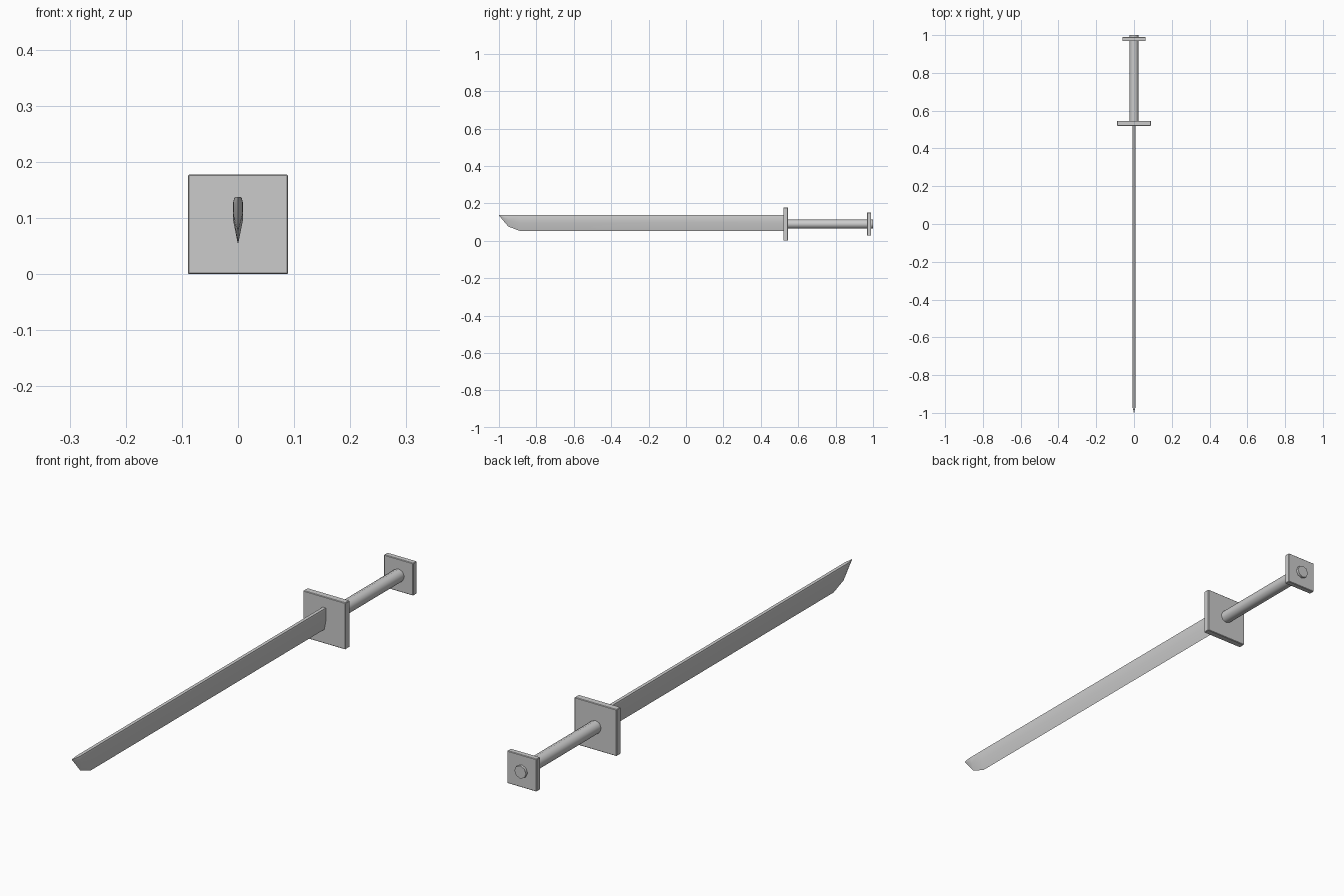
import bpy, bmesh, math

if "Cube" in bpy.data.objects:
    bpy.data.objects.remove(bpy.data.objects["Cube"])

AXIS_Z = 0.089  # height of the grip's centre line


def smooth(obj, angle):
    bpy.ops.object.select_all(action='DESELECT')
    obj.select_set(True)
    bpy.context.view_layer.objects.active = obj
    bpy.ops.object.shade_smooth_by_angle(angle=math.radians(angle))


def plate(name, half, y0, y1):
    """Square plate across the grip, with slightly softened edges."""
    bpy.ops.mesh.primitive_cube_add(size=1, location=(0, (y0 + y1) / 2, AXIS_Z))
    obj = bpy.context.object
    obj.name = name
    obj.scale = (2 * half, y1 - y0, 2 * half)
    bpy.ops.object.transform_apply(location=False, rotation=False, scale=True)
    bevel = obj.modifiers.new("soft_edges", 'BEVEL')
    bevel.width = 0.002
    bevel.segments = 1
    return obj


def blade_section(y, top, mid, bottom, w):
    """Chamfered spine, flat sides, then a bevel down to the cutting edge."""
    right = [(w * 0.75, top), (w, top - min(0.008, (top - mid) / 2)), (w, mid)]
    left = [(-x, z) for x, z in reversed(right)]
    return [(x, y, z) for x, z in right + [(0, bottom)] + left]


# Blade: lofted from the guard to the slanted tip
stations = [
    (0.525, 0.137, 0.095, 0.053, 0.0085),
    (-0.89, 0.137, 0.095, 0.053, 0.0085),
    (-0.95, 0.137, 0.108, 0.076, 0.0085),
    (-0.968, 0.137, 0.119, 0.097, 0.0080),
    (-1.0, 0.138, 0.1365, 0.135, 0.0008),
]
bm = bmesh.new()
rings = [[bm.verts.new(p) for p in blade_section(*s)] for s in stations]
for a, b in zip(rings, rings[1:]):
    for i in range(len(a)):
        j = (i + 1) % len(a)
        bm.faces.new((a[i], a[j], b[j], b[i]))
bm.faces.new(rings[0])
bm.faces.new(rings[-1])
bmesh.ops.recalc_face_normals(bm, faces=bm.faces)
mesh = bpy.data.meshes.new("blade")
bm.to_mesh(mesh)
bm.free()
blade = bpy.data.objects.new("blade", mesh)
bpy.context.collection.objects.link(blade)
smooth(blade, 30)

# Guard and pommel plates
plate("guard", 0.089, 0.52, 0.546)
plate("pommel_plate", 0.062, 0.968, 0.99)

# Grip: eight-sided rod running through the pommel plate
bpy.ops.mesh.primitive_cylinder_add(
    vertices=8, radius=0.0245, depth=0.465,
    location=(0, 0.7675, AXIS_Z), rotation=(math.pi / 2, 0, 0))
grip = bpy.context.object
grip.name = "grip"
smooth(grip, 50)
